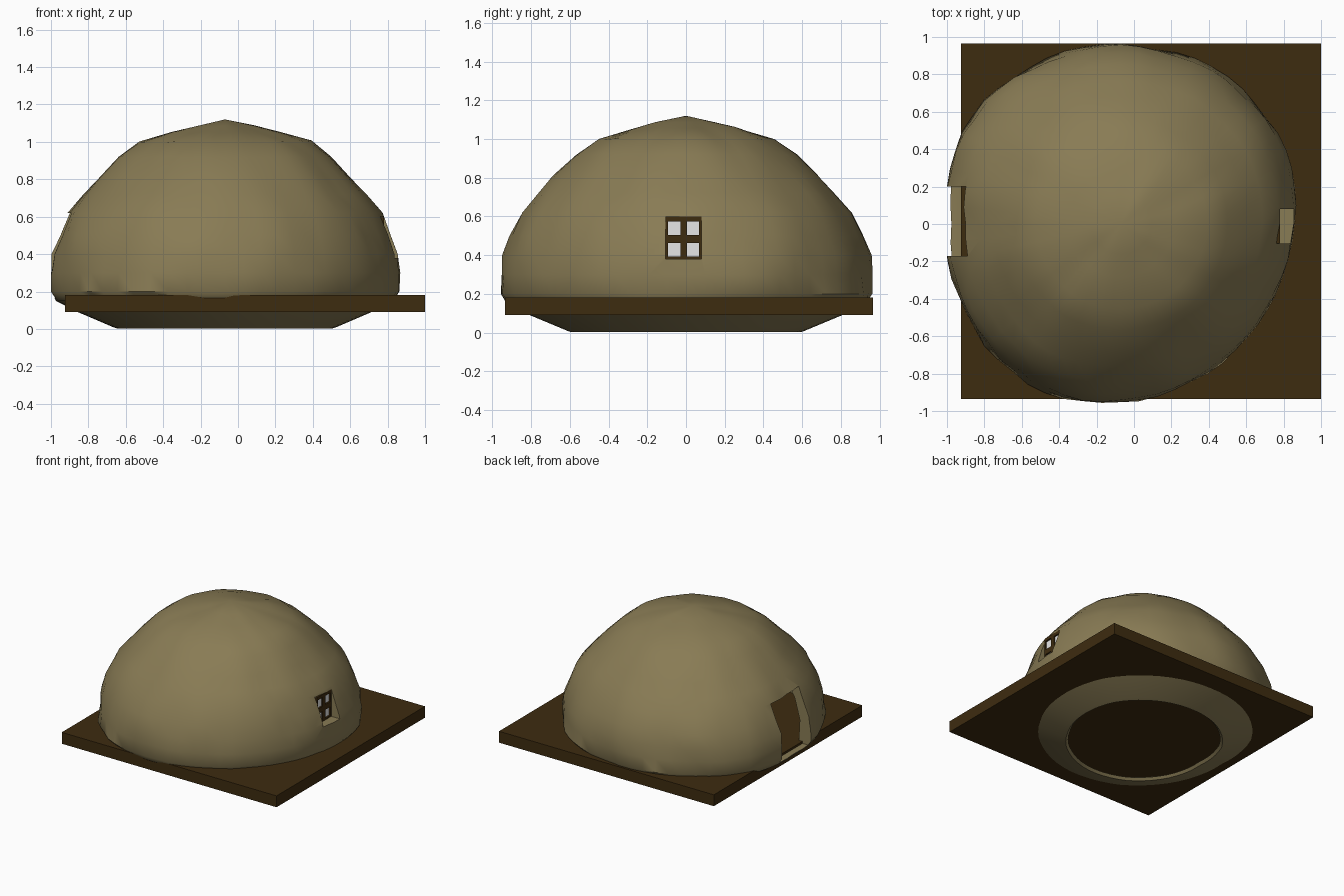
import bpy, bmesh, math
from mathutils import Vector, noise

if "Cube" in bpy.data.objects:
    bpy.data.objects.remove(bpy.data.objects["Cube"])

def material(name, rgb):
    m = bpy.data.materials.new(name)
    m.diffuse_color = (*rgb, 1)
    m.use_nodes = True
    m.node_tree.nodes["Principled BSDF"].inputs["Base Color"].default_value = m.diffuse_color
    return m

CLAY = material("dried_clay", (0.25, 0.20, 0.09))
WOOD = material("dark_wood", (0.048, 0.025, 0.005))
GLASS = material("pale_glass", (0.8, 0.8, 0.8))

def box(name, lo, hi, mat):
    lo, hi = Vector(lo), Vector(hi)
    bm = bmesh.new()
    bmesh.ops.create_cube(bm, size=1)
    for v in bm.verts:
        v.co = (lo + hi) / 2 + Vector(a * b for a, b in zip(v.co, hi - lo))
    me = bpy.data.meshes.new(name)
    bm.to_mesh(me)
    bm.free()
    me.materials.append(mat)
    ob = bpy.data.objects.new(name, me)
    bpy.context.collection.objects.link(ob)
    return ob

# Floor slab
box("floor_slab", (-0.925, -0.935, 0.09), (1.0, 0.965, 0.182), WOOD)

# Clay dome: lumpy revolved shell, outer wall then inner wall
SEG, CX = 60, -0.07
OUTER = [(0.17, 1.085), (0.30, 1.055), (0.48, 1.0), (0.60, 0.92), (0.715, 0.81),
         (0.80, 0.72), (0.89, 0.62), (0.945, 0.50), (0.985, 0.40), (0.995, 0.30),
         (1.0, 0.20), (0.965, 0.15), (0.84, 0.09), (0.64, 0.01), (0.615, 0.002)]
INNER = [(0.595, 0.02), (0.75, 0.11), (0.89, 0.18), (0.90, 0.35), (0.85, 0.52),
         (0.76, 0.66), (0.62, 0.80), (0.44, 0.91), (0.22, 0.99)]
OUTLINE = [0.93, 0.97, 0.965, 0.96, 0.975, 0.985, 0.93, 0.965, 0.985, 0.96, 0.92, 0.905]

def plan_radius(t):
    f = (t / math.tau * 12) % 12
    i = int(f)
    return OUTLINE[i] + (OUTLINE[(i + 1) % 12] - OUTLINE[i]) * (f - i)

bm = bmesh.new()
rings = []
for k, (r, z) in enumerate(OUTER + INNER):
    ring = []
    for s in range(SEG):
        t = math.tau * s / SEG
        # upper rings are rounder, lower rings follow the plan outline
        blend = min(1, max(0, (1.0 - z) / 0.5))
        rad = r * (0.95 + (plan_radius(t) - 0.95) * blend)
        d = Vector((math.cos(t), math.sin(t), 0))
        p = d * rad + Vector((CX, 0, z))
        if k < 11:
            n = noise.noise(p * 4) * 0.020 + noise.noise(p * 9) * 0.008
            p += Vector((d.x * r, d.y * r, 1 - r)) * n
        ring.append(bm.verts.new(p))
    rings.append(ring)
for a, b in zip(rings, rings[1:]):
    for s in range(SEG):
        n = (s + 1) % SEG
        bm.faces.new((a[s], b[s], b[n], a[n]))
for ring, z in ((rings[0], 1.12), (rings[-1], 1.02)):
    tip = bm.verts.new((CX, 0, z))
    for s in range(SEG):
        bm.faces.new((ring[s], ring[(s + 1) % SEG], tip))
bmesh.ops.recalc_face_normals(bm, faces=bm.faces)
me = bpy.data.meshes.new("clay_dome")
bm.to_mesh(me)
bm.free()
me.materials.append(CLAY)
dome = bpy.data.objects.new("clay_dome", me)
bpy.context.collection.objects.link(dome)

# Cut the doorway and the window opening
Y0, Y1, Z0, Z1 = -0.105, 0.08, 0.38, 0.60
cutters = [box("door_cutter", (-1.2, -0.17, 0.165), (-0.6, 0.20, 0.62), CLAY),
           box("window_cutter", (0.6, Y0, Z0), (1.1, Y1, Z1), CLAY)]
bpy.context.view_layer.objects.active = dome
dome.select_set(True)
for c in cutters:
    c.hide_render = True
    mod = dome.modifiers.new("cut", 'BOOLEAN')
    mod.operation, mod.solver, mod.object = 'DIFFERENCE', 'EXACT', c
    bpy.ops.object.modifier_apply(modifier=mod.name)
for c in cutters:
    bpy.data.objects.remove(c, do_unlink=True)
bpy.ops.object.shade_smooth_by_angle(angle=math.radians(40))

# Window: frame, cross bars and glass
FX0, FX1, W = 0.75, 0.78, 0.012
YM, ZM = (Y0 + Y1) / 2, 0.483
for name, lo, hi in (("left", (Y0, Z0), (Y0 + W, Z1)), ("right", (Y1 - W, Z0), (Y1, Z1)),
                     ("bottom", (Y0, Z0), (Y1, Z0 + W)), ("top", (Y0, Z1 - 0.025), (Y1, Z1)),
                     ("upright_bar", (YM - 0.017, Z0), (YM + 0.017, Z1)),
                     ("cross_bar", (Y0, ZM - 0.021), (Y1, ZM + 0.021))):
    box("window_frame_" + name, (FX0, *lo), (FX1, *hi), WOOD)
box("window_glass", (0.761, Y0, Z0), (0.767, Y1, Z1), GLASS)
